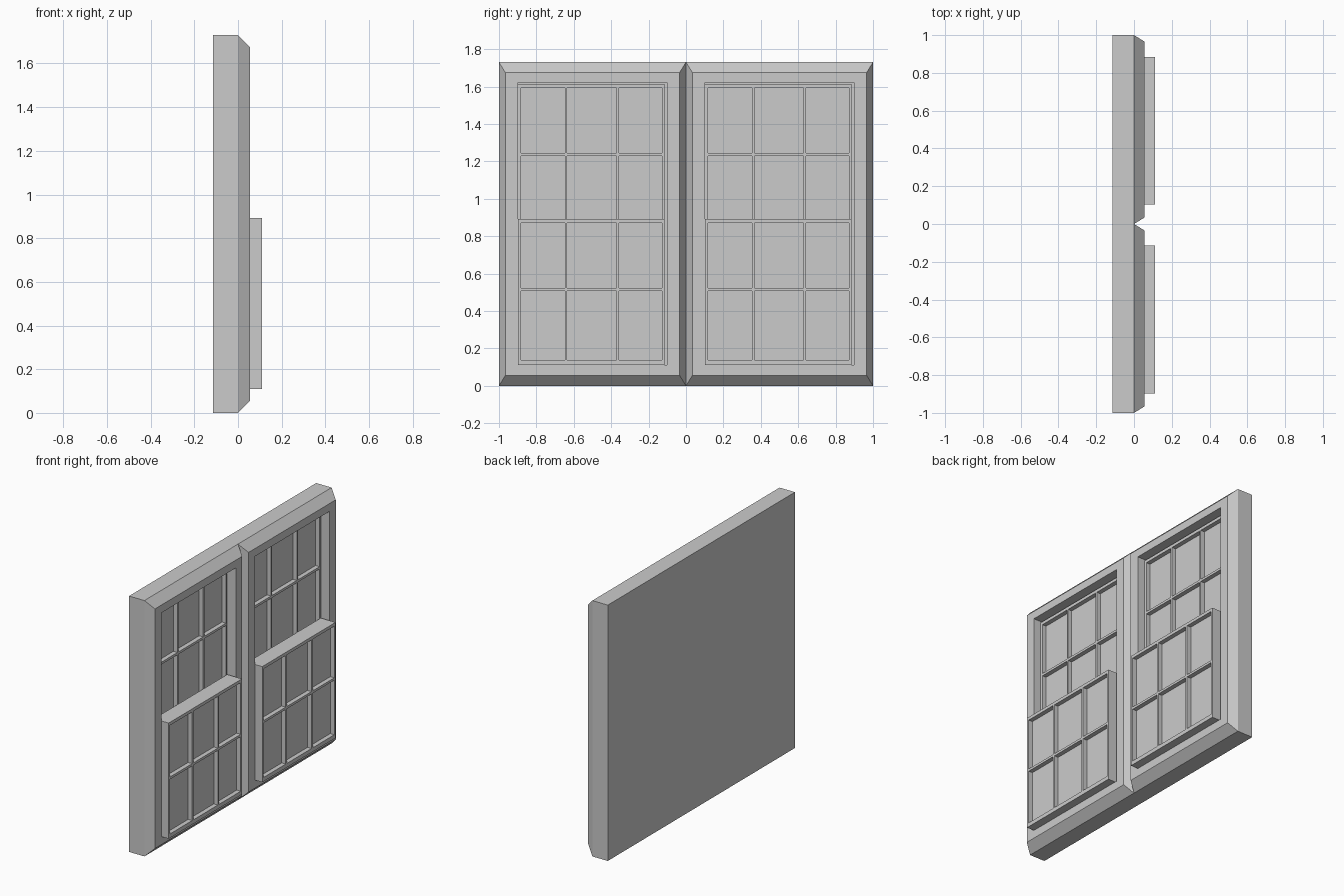
import bpy, bmesh

if "Cube" in bpy.data.objects:
    bpy.data.objects.remove(bpy.data.objects["Cube"])

H = 1.73             # overall height
BACK = -0.115        # wall-side plane
FRONT = 0.055        # front plane of the casing


def finish(bm, name):
    bmesh.ops.recalc_face_normals(bm, faces=bm.faces[:])
    me = bpy.data.meshes.new(name)
    bm.to_mesh(me)
    bm.free()
    ob = bpy.data.objects.new(name, me)
    bpy.context.collection.objects.link(ob)
    return ob


def rect(bm, x, y0, y1, z0, z1):
    return [bm.verts.new((x, y, z))
            for y, z in ((y0, z0), (y1, z0), (y1, z1), (y0, z1))]


def casing_unit(bm, y):
    """Loft one window casing: back, outer edge, chamfer, face, recess."""
    rings = [rect(bm, x, y + a, y + 1 - a, z0, z1) for x, a, z0, z1 in (
        (BACK, 0, 0, H),
        (0, 0, 0, H),
        (FRONT, 0.034, 0.055, H - 0.055),
        (FRONT, 0.102, 0.11, 1.622),
        (-0.10, 0.102, 0.11, 1.622))]
    for r, s in zip(rings, rings[1:]):
        for i in range(4):
            j = (i + 1) % 4
            bm.faces.new((r[i], r[j], s[j], s[i]))
    bm.faces.new(rings[0])
    bm.faces.new(rings[-1])


# Double casing: two units joined along the middle
bm = bmesh.new()
for y in (-1, 0):
    casing_unit(bm, y)
inner = [f for f in bm.faces if all(abs(v.co.y) < 1e-5 for v in f.verts)]
bmesh.ops.delete(bm, geom=inner, context='FACES_ONLY')
bmesh.ops.remove_doubles(bm, verts=bm.verts[:], dist=1e-4)
seams = [e for e in bm.edges
         if all(abs(v.co.y) < 1e-5 for v in e.verts)
         and min(v.co.x for v in e.verts) < -0.01]
bmesh.ops.dissolve_edges(bm, edges=seams, use_verts=True)
finish(bm, "window_casing")

# Sash grid lines: odd-numbered cells are panes, even ones are bars
YS = (0, 0.016, 0.251, 0.263, 0.526, 0.540, 0.770, 0.783)
ZS = (0, 0.027, 0.396, 0.412, 0.761, 0.782)


def sash(name, y, z, front, back, depth=0.03):
    bm = bmesh.new()
    grid = [[bm.verts.new((front, y + a, z + b)) for b in ZS] for a in YS]
    panes = []
    for i in range(len(YS) - 1):
        for j in range(len(ZS) - 1):
            f = bm.faces.new((grid[i][j], grid[i + 1][j],
                              grid[i + 1][j + 1], grid[i][j + 1]))
            if i % 2 and j % 2:
                panes.append(f)
    # outer sides and back
    rim = [e for e in bm.edges if e.is_boundary]
    new = bmesh.ops.extrude_edge_only(bm, edges=rim)["geom"]
    for v in new:
        if isinstance(v, bmesh.types.BMVert):
            v.co.x = back
    bmesh.ops.holes_fill(bm, edges=[e for e in bm.edges if e.is_boundary], sides=0)
    # recessed panes
    for f in bmesh.ops.extrude_discrete_faces(bm, faces=panes)["faces"]:
        for v in f.verts:
            v.co.x = front - depth
    finish(bm, name)


# Upper sash inside the recess, lower sash sliding in front of it
for side, y in (("left", -0.898), ("right", 0.102)):
    sash(side + "_upper_sash", y, 0.832, 0.0, -0.10)
    sash(side + "_lower_sash", y, 0.11, 0.11, 0.0)
